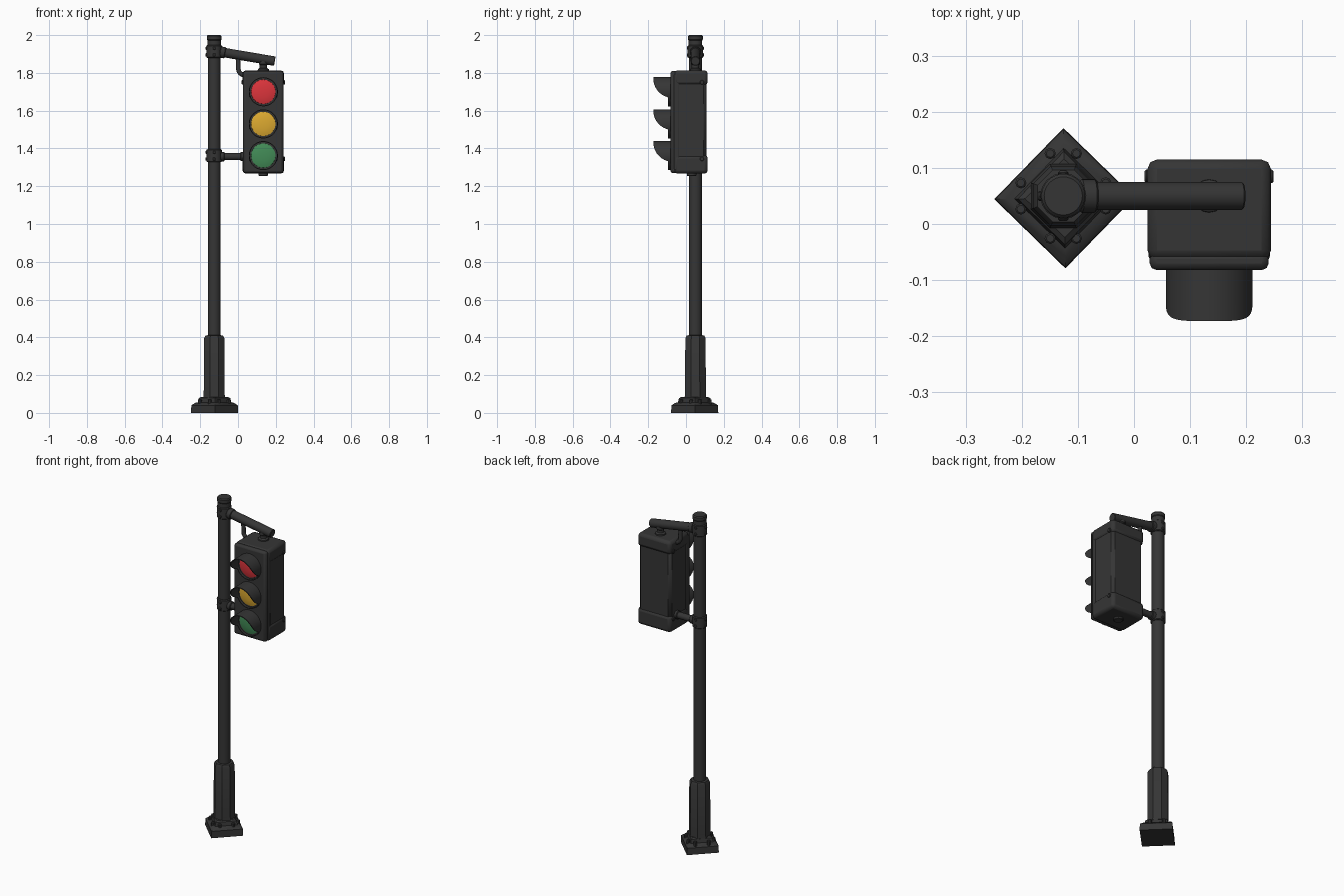
import bpy, bmesh, math
from mathutils import Vector, Matrix

if "Cube" in bpy.data.objects:
    bpy.data.objects.remove(bpy.data.objects["Cube"])


def material(name, rgb):
    m = bpy.data.materials.new(name)
    m.use_nodes = True
    m.diffuse_color = (*rgb, 1)
    m.node_tree.nodes["Principled BSDF"].inputs["Base Color"].default_value = (*rgb, 1)
    return m


METAL = material("charcoal metal", (0.036, 0.036, 0.036))
RED = material("red lens", (0.72, 0.035, 0.045))
AMBER = material("amber lens", (0.72, 0.4, 0.03))
GREEN = material("green lens", (0.055, 0.26, 0.095))

PX, PY = -0.126, 0.05      # pole axis
HX = 0.134                 # signal housing centre
parts = []


def finish(name, bm, mat=METAL, bevel=0, segments=2):
    bmesh.ops.recalc_face_normals(bm, faces=bm.faces)
    me = bpy.data.meshes.new(name)
    bm.to_mesh(me)
    bm.free()
    me.materials.append(mat)
    ob = bpy.data.objects.new(name, me)
    bpy.context.collection.objects.link(ob)
    if bevel:
        mod = ob.modifiers.new("bevel", "BEVEL")
        mod.width, mod.segments = bevel, segments
    parts.append(ob)
    return ob


def lathe(name, profile, origin, axis=(0, 0, 1), sides=32, turn=0, mat=METAL):
    """Closed solid of (radius, height) rings along an axis."""
    bm = bmesh.new()
    rot = Vector((0, 0, 1)).rotation_difference(Vector(axis)).to_matrix()
    rings = []
    for r, h in profile:
        ring = []
        for i in range(sides):
            a = turn + math.tau * i / sides
            p = rot @ Vector((r * math.cos(a), r * math.sin(a), h))
            ring.append(bm.verts.new(p + Vector(origin)))
        rings.append(ring)
    for lo, hi in zip(rings, rings[1:]):
        for i in range(sides):
            j = (i + 1) % sides
            bm.faces.new((lo[i], lo[j], hi[j], hi[i]))
    bm.faces.new(rings[0])
    bm.faces.new(rings[-1])
    return finish(name, bm, mat)


def rod(name, a, b, r, sides=24, edge=0.003):
    d = Vector(b) - Vector(a)
    n = d.length
    return lathe(name, [(r - edge, 0), (r, edge), (r, n - edge), (r - edge, n)],
                 a, d.normalized(), sides)


def box(name, lo, hi, bevel, segments=2):
    bm = bmesh.new()
    lo, hi = Vector(lo), Vector(hi)
    bmesh.ops.create_cube(bm, size=1, matrix=Matrix.Translation((lo + hi) / 2)
                          @ Matrix.Diagonal((*(hi - lo), 1)))
    return finish(name, bm, METAL, bevel, segments)


# Base plate, turned diamond-wise, with two bolts on each side
lathe("base_plate", [(0.125, 0), (0.123, 0.04), (0.103, 0.053), (0.089, 0.056),
                     (0.083, 0.078), (0.07, 0.085)], (PX + 0.002, PY - 0.004, 0),
      sides=4, turn=math.radians(0.8))
for k in range(4):
    for s in (-0.037, 0.037):
        p = Matrix.Rotation(math.radians(45 + 90 * k), 3, "Z") @ Vector((0.07, s, 0.04))
        rod("base_bolt", p + Vector((PX, PY, 0)), p + Vector((PX, PY, 0.032)), 0.01, 8)

# Octagonal sleeve and pole
lathe("pole_sleeve", [(0.062, 0.08), (0.06, 0.1), (0.058, 0.395), (0.05, 0.41), (0.03, 0.412)],
      (PX, PY, 0), sides=8, turn=math.pi / 8)
rod("pole", (PX, PY, 0.38), (PX, PY, 1.98), 0.034, 32)
lathe("pole_cap", [(0.036, 1.945), (0.036, 1.972), (0.039, 1.976), (0.039, 1.994), (0.034, 2.0)],
      (PX, PY, 0))

# Clamps with ear bolts
for z in (1.913, 1.362):
    lathe("pole_clamp", [(0.036, -0.034), (0.041, -0.03), (0.041, 0.03), (0.036, 0.034)],
          (PX, PY, z), sides=16)
    for dz in (-0.018, 0.018):
        rod("clamp_bolt", (PX - 0.046, PY, z + dz), (PX, PY, z + dz), 0.009, 8)
        rod("clamp_bolt", (PX, PY - 0.045, z + dz), (PX, PY + 0.045, z + dz), 0.009, 8)

# Upper arm, hanger and lower arm
rod("upper_arm", (PX + 0.02, PY, 1.913), (0.195, PY, 1.862), 0.025)
rod("upper_arm_collar", (PX + 0.03, PY, 1.911), (PX + 0.058, PY, 1.906), 0.03)
lathe("hanger", [(0.03, 1.808), (0.029, 1.82), (0.02, 1.826), (0.02, 1.842), (0.024, 1.846),
                 (0.024, 1.862)], (HX, PY, 0), sides=16)
rod("lower_arm", (PX + 0.02, PY, 1.357), (0.04, PY, 1.357), 0.019)
rod("lower_arm_collar", (PX + 0.03, PY, 1.357), (PX + 0.055, PY, 1.357), 0.025)
rod("lower_arm_flange", (0.012, PY, 1.357), (0.035, PY, 1.357), 0.024)

# Bent cable conduit
curve = bpy.data.curves.new("cable_conduit", "CURVE")
curve.dimensions = "3D"
curve.bevel_depth, curve.bevel_resolution = 0.012, 3
spline = curve.splines.new("BEZIER")
spline.bezier_points.add(2)
path = [((0.0, 1.885), (0, 0.02)), ((0.002, 1.825), (0.001, 0.02)), ((0.045, 1.787), (-0.03, 0))]
for bp, ((x, z), (dx, dz)) in zip(spline.bezier_points, path):
    bp.co = (x, PY, z)
    bp.handle_left = (x + dx, PY, z + dz)
    bp.handle_right = (x - dx, PY, z - dz)
curve.materials.append(METAL)
conduit = bpy.data.objects.new("cable_conduit", curve)
bpy.context.collection.objects.link(conduit)

# Signal housing: slim middle, thicker ends, front door
W = 0.11
box("housing_middle", (HX - W + 0.004, -0.062, 1.3), (HX + W - 0.004, 0.109, 1.78), 0.016, 1)
box("housing_top", (HX - W, -0.064, 1.735), (HX + W, 0.115, 1.813), 0.017)
box("housing_bottom", (HX - W, -0.064, 1.267), (HX + W, 0.115, 1.365), 0.017)
box("housing_seam", (HX - W + 0.002, -0.064, 1.285), (HX + W - 0.002, -0.035, 1.795), 0.006)
box("front_door", (HX - W + 0.004, -0.082, 1.27), (HX + W - 0.004, -0.05, 1.81), 0.012)
rod("bottom_plug", (HX, PY - 0.02, 1.255), (HX, PY - 0.02, 1.28), 0.026)
for s in (-1, 1):
    for z in (1.75, 1.345):
        rod("door_latch", (HX + s * 0.1, 0.085, z), (HX + s * 0.115, 0.085, z), 0.012, 12)


def visor(zc, r=0.077, wall=0.005, n=64):
    """Hood whose front edge sweeps back in a quarter ellipse."""
    bm = bmesh.new()
    loops = []
    for i in range(n):
        a = math.tau * i / n
        c, s = math.cos(a), math.sin(a)
        drop = min(1, r * (1 - s) / 0.106)
        front = -0.083 - max(0.013, 0.09 * math.sqrt(1 - drop * drop))
        loops.append([bm.verts.new((HX + q * c, y, zc + q * s)) for q, y in
                      ((r, -0.075), (r, front), (r - wall, front), (r - wall, -0.075))])
    for i in range(n):
        a, b = loops[i], loops[(i + 1) % n]
        for k in range(4):
            m = (k + 1) % 4
            bm.faces.new((a[k], b[k], b[m], a[m]))
    finish("visor", bm)


# Three lamps
for name, z, mat in (("red", 1.7, RED), ("amber", 1.53, AMBER), ("green", 1.362, GREEN)):
    visor(z)
    lathe(name + "_lens", [(0.065, 0), (0.064, 0.004), (0.05, 0.008), (0.03, 0.011), (0.008, 0.012)],
          (HX, -0.08, z), (0, -1, 0), 40, mat=mat)

# Crisp edges, smooth rounds
bpy.ops.object.select_all(action="DESELECT")
for ob in parts:
    ob.select_set(True)
bpy.context.view_layer.objects.active = parts[0]
bpy.ops.object.shade_smooth_by_angle(angle=math.radians(35))
